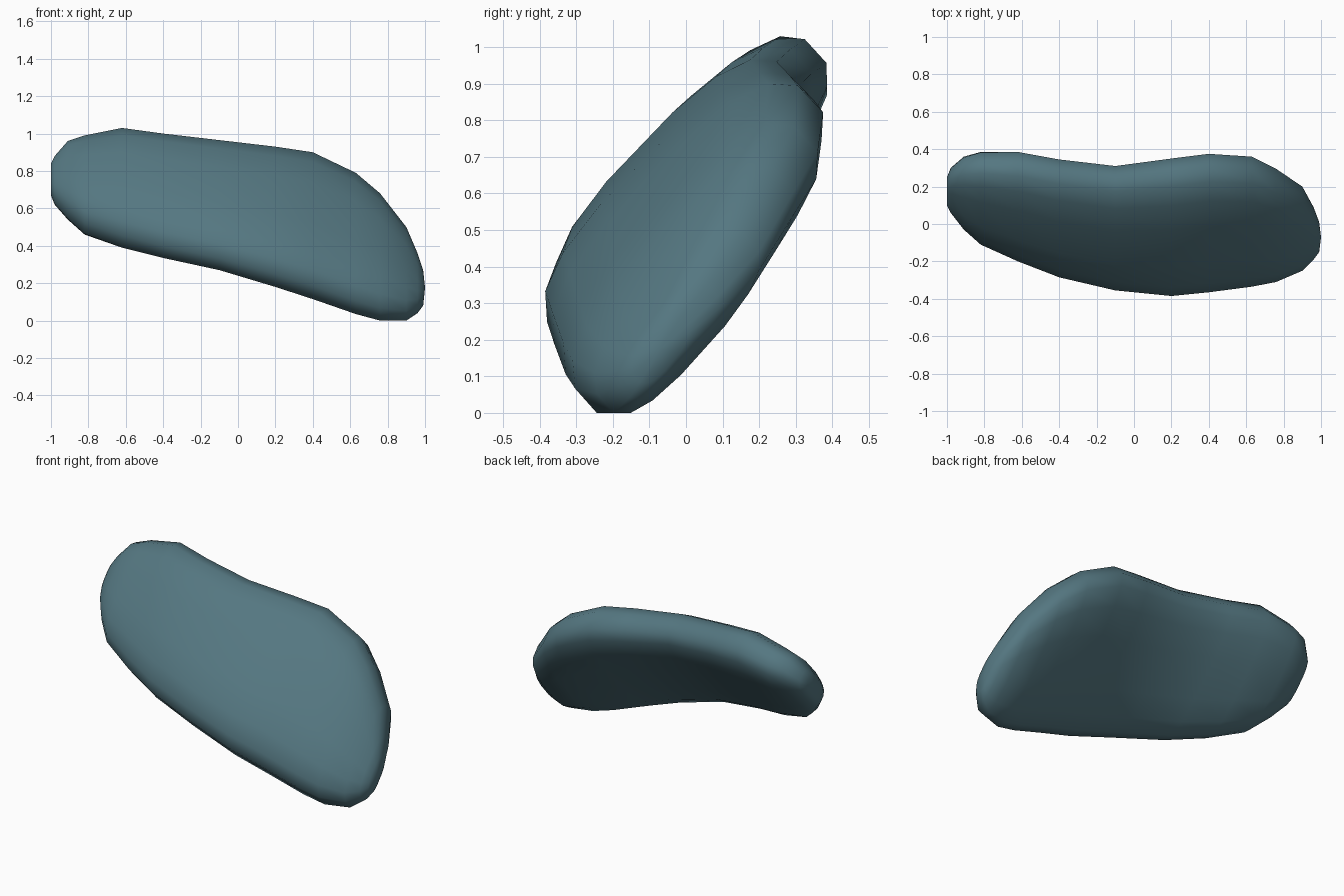
import bpy, bmesh
from math import sin, cos, pi, copysign

if "Cube" in bpy.data.objects:
    bpy.data.objects.remove(bpy.data.objects["Cube"])

# stations: x, y min, y max, z min, z max, front and back thickness ratios
STATIONS = [
    (-1.0, 0.10, 0.25, 0.67, 0.84, 0.50, 0.45),
    (-0.98, 0.06, 0.30, 0.62, 0.88, 0.50, 0.45),
    (-0.91, -0.03, 0.36, 0.54, 0.96, 0.46, 0.41),
    (-0.82, -0.11, 0.385, 0.46, 0.99, 0.43, 0.37),
    (-0.62, -0.20, 0.385, 0.39, 1.03, 0.41, 0.33),
    (-0.40, -0.285, 0.345, 0.335, 1.00, 0.39, 0.30),
    (-0.10, -0.355, 0.31, 0.27, 0.965, 0.37, 0.29),
    (0.20, -0.385, 0.35, 0.18, 0.93, 0.37, 0.29),
    (0.40, -0.365, 0.375, 0.115, 0.90, 0.37, 0.29),
    (0.63, -0.335, 0.36, 0.035, 0.79, 0.38, 0.29),
    (0.76, -0.31, 0.295, 0.0, 0.68, 0.40, 0.30),
    (0.90, -0.25, 0.20, 0.0, 0.50, 0.42, 0.33),
    (0.96, -0.19, 0.09, 0.04, 0.36, 0.44, 0.36),
    (0.99, -0.15, 0.01, 0.08, 0.27, 0.50, 0.45),
]
SIDES = 16


def power(v, p):
    return copysign(abs(v) ** p, v)


def section(front, back):
    """Tilted rounded slab, scaled to fill the -1..1 square."""
    pts = []
    for i in range(SIDES):
        t = 2 * pi * (i + 0.5) / SIDES
        w = power(sin(t), 0.72) * (front if sin(t) > 0 else back)
        s = power(cos(t), 0.74)
        pts.append((s - w, s + w))
    fit = []
    for axis in zip(*pts):
        lo, hi = min(axis), max(axis)
        fit.append([2 * (v - lo) / (hi - lo) - 1 for v in axis])
    return list(zip(*fit))


# curved pebble body lofted from end to end
bm = bmesh.new()
rings = []
for x, y0, y1, z0, z1, front, back in STATIONS:
    rings.append([bm.verts.new((x, (y0 + y1) / 2 + a * (y1 - y0) / 2,
                                (z0 + z1) / 2 + b * (z1 - z0) / 2))
                  for a, b in section(front, back)])
for r, q in zip(rings, rings[1:]):
    for i in range(SIDES):
        j = (i + 1) % SIDES
        bm.faces.new((r[i], r[j], q[j], q[i]))

# slightly domed end caps
for ring, x in ((rings[0], -1.0), (rings[-1], 1.0)):
    c = sum((v.co for v in ring), ring[0].co * 0) / SIDES
    c.x = x
    tip = bm.verts.new(c)
    for i in range(SIDES):
        bm.faces.new((ring[i], ring[(i + 1) % SIDES], tip))
bmesh.ops.recalc_face_normals(bm, faces=bm.faces)
mesh = bpy.data.meshes.new("curved_pebble")
bm.to_mesh(mesh)
bm.free()
body = bpy.data.objects.new("curved_pebble", mesh)
bpy.context.collection.objects.link(body)

mat = bpy.data.materials.new("slate_teal")
mat.diffuse_color = (0.09, 0.185, 0.22, 1)
mat.use_nodes = True
mat.node_tree.nodes["Principled BSDF"].inputs["Base Color"].default_value = mat.diffuse_color
mesh.materials.append(mat)

bpy.context.view_layer.objects.active = body
body.select_set(True)
bpy.ops.object.shade_smooth_by_angle(angle=0.9)
